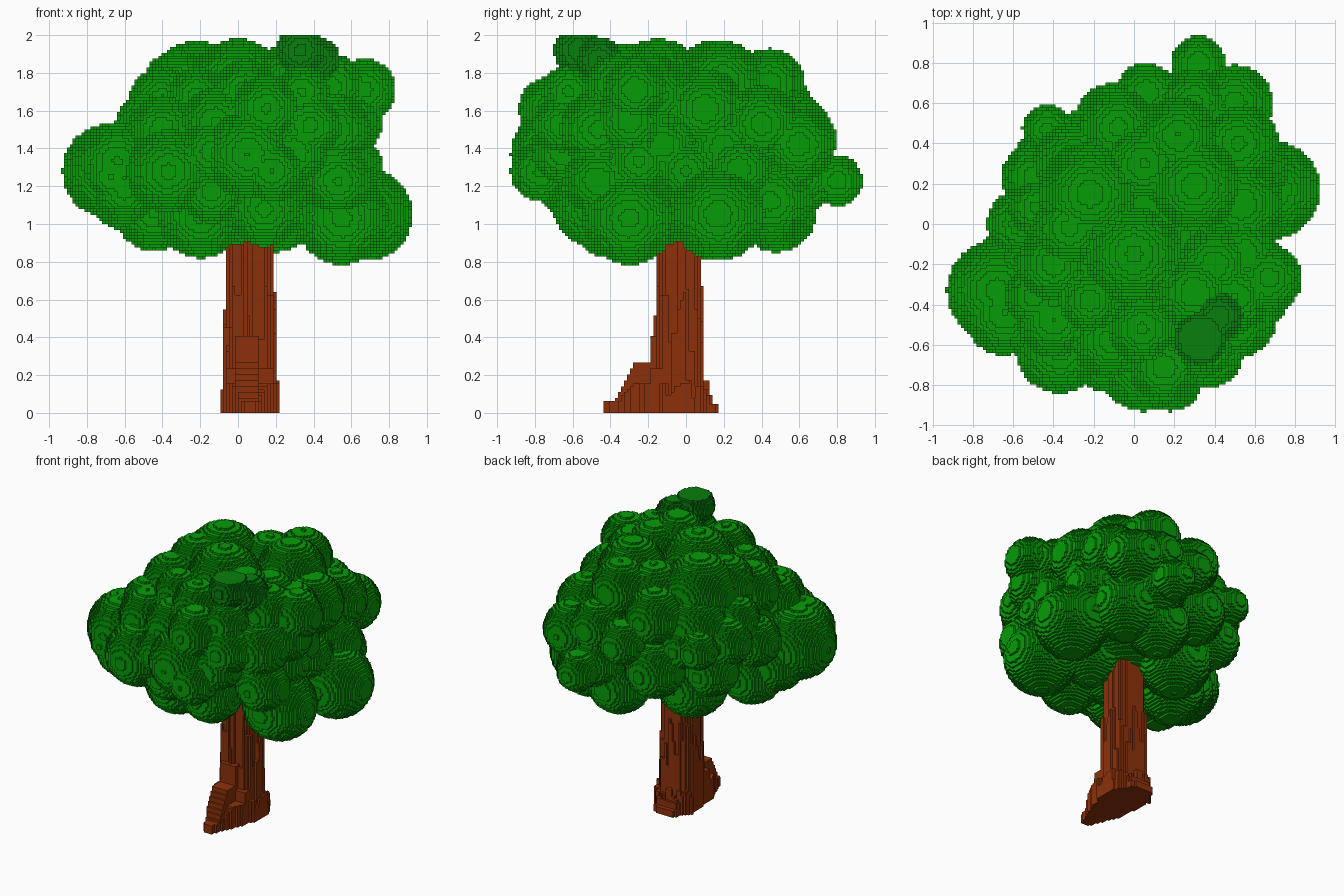
import bpy, math, random

if "Cube" in bpy.data.objects:
    bpy.data.objects.remove(bpy.data.objects["Cube"], do_unlink=True)

random.seed(4)
V = 2 / 128          # block size
TOP = 128            # height limit in blocks
N = 134              # width of the working grid, with an empty margin
STEPS = (1, N, N * N)


def material(name, rgb):
    m = bpy.data.materials.new(name)
    m.use_nodes = True
    m.diffuse_color = (*rgb, 1)
    bsdf = m.node_tree.nodes["Principled BSDF"]
    bsdf.inputs["Base Color"].default_value = (*rgb, 1)
    bsdf.inputs["Roughness"].default_value = 0.9
    return m


def ball(cells, x, y, z, rx, ry=None, rz=None):
    """Add the blocks whose centres lie in an ellipsoid."""
    ry, rz = ry or rx, rz or rx
    for k in range(math.floor((z - rz) / V), min(TOP, math.ceil((z + rz) / V))):
        dz = ((k + .5) * V - z) / rz
        for j in range(math.floor((y - ry) / V), math.ceil((y + ry) / V)):
            rest = 1 - dz * dz - (((j + .5) * V - y) / ry) ** 2
            if rest > 0:
                half = rx * math.sqrt(rest)
                i0 = math.ceil((x - half) / V - .5)
                i1 = math.floor((x + half) / V - .5)
                cells.update((i, j, k) for i in range(i0, i1 + 1))


def slot(p):
    return p[0] + N // 2 + N * (p[1] + N // 2) + N * N * (p[2] + 1)


def outside_air(*groups):
    """Mark the open space around the blocks: 0 unknown, 1 solid, 2 air."""
    grid = bytearray(N * N * (TOP + 3))
    for cells in groups:
        for p in cells:
            grid[slot(p)] = 1
    grid[0] = 2
    stack = [0]
    while stack:
        here = stack.pop()
        for step in STEPS:
            for there in (here - step, here + step):
                if 0 <= there < len(grid) and grid[there] == 0:
                    grid[there] = 2
                    stack.append(there)
    return grid


def block_object(name, cells, grid, mat):
    """Skin the exposed sides of blocks, joining neighbours into strips."""
    verts, index, faces = [], {}, []

    def vert(p):
        if p not in index:
            index[p] = len(verts)
            verts.append(tuple(c * V for c in p))
        return index[p]

    def shifted(c, axis, n):
        p = list(c)
        p[axis] += n
        return tuple(p)

    for a in range(3):
        b, c = (a + 1) % 3, (a + 2) % 3
        for s in (-1, 1):
            open_faces = {p for p in cells if grid[slot(p) + s * STEPS[a]] == 2}
            for p in open_faces:
                if shifted(p, b, -1) in open_faces:
                    continue
                n = 1
                while shifted(p, b, n) in open_faces:
                    n += 1
                q0 = shifted(p, a, 1) if s > 0 else p
                q1 = shifted(q0, b, n)
                quad = [q0, q1, shifted(q1, c, 1), shifted(q0, c, 1)]
                if s < 0:
                    quad.reverse()
                faces.append([vert(q) for q in quad])
    mesh = bpy.data.meshes.new(name)
    mesh.from_pydata(verts, [], faces)
    mesh.materials.append(mat)
    obj = bpy.data.objects.new(name, mesh)
    bpy.context.collection.objects.link(obj)


# Leaf clumps: x, y, z, radius
lower = [
    (.55, -.30, 1.03, .245), (.68, .17, 1.05, .245), (.14, -.50, 1.08, .20),
    (-.20, -.40, 1.04, .22), (-.44, -.14, 1.07, .215), (-.19, .19, 1.06, .24),
    (.20, .48, 1.06, .21), (.45, .45, 1.12, .22), (-.60, -.47, 1.18, .17),
    (-.60, -.20, 1.16, .19), (.26, -.14, 1.08, .20), (-.02, -.26, 1.08, .19),
]
middle = [
    (-.68, -.33, 1.28, .25), (-.64, -.44, 1.33, .21), (-.67, -.53, 1.25, .12),
    (-.37, -.62, 1.28, .22), (.05, -.70, 1.37, .23), (.18, -.77, 1.28, .16),
    (.53, -.47, 1.23, .18), (.32, .80, 1.23, .135), (.30, .60, 1.25, .19),
    (-.10, .50, 1.25, .20), (-.42, .30, 1.25, .18), (-.56, 0, 1.38, .17),
    (-.50, .23, 1.45, .16), (-.43, .47, 1.45, .125), (.06, .65, 1.45, .15),
    (.50, .60, 1.42, .19), (-.14, -.58, 1.17, .17),
]
# Clumps filling the +x side and the hollows between the larger ones
filling = [
    (.60, .28, 1.29, .17), (.52, .20, 1.40, .19), (.58, 0, 1.28, .15),
    (.56, -.12, 1.42, .15), (.58, -.30, 1.55, .19), (.57, -.25, 1.33, .16),
    (.30, -.66, 1.38, .16), (-.14, -.66, 1.38, .17), (-.50, -.36, 1.55, .14),
    (-.28, .42, 1.42, .14), (.30, .60, 1.50, .17), (-.48, .08, 1.56, .14),
]
upper = [
    (.53, .10, 1.61, .21), (.67, -.27, 1.71, .165), (.52, .40, 1.53, .20),
    (.50, -.47, 1.50, .20), (.38, -.65, 1.52, .16), (.15, -.71, 1.61, .175),
    (.34, -.62, 1.70, .14), (-.40, -.48, 1.50, .18), (-.12, -.58, 1.54, .18),
    (-.40, -.20, 1.65, .18), (-.22, -.38, 1.68, .15), (.04, -.52, 1.70, .17),
    (-.08, .48, 1.62, .19), (-.30, .30, 1.55, .20), (.55, -.15, 1.68, .17),
]
crown = [
    (-.22, .15, 1.72, .25), (0, -.15, 1.73, .25), (.30, .19, 1.74, .23),
    (.22, .44, 1.74, .19), (.40, -.20, 1.72, .19), (.30, -.34, 1.77, .19),
    (.50, -.36, 1.73, .17), (-.32, -.02, 1.74, .18), (.05, .30, 1.70, .20),
]
leaves, dark = set(), set()
ball(leaves, 0, -.05, 1.41, .56, .58, .42)
for clump in lower + middle + filling + upper + crown:
    ball(leaves, *clump)

# Darker twin clump near the top
ball(dark, .33, -.57, 1.92, .13)
ball(dark, .42, -.46, 1.87, .12)
leaves -= dark

# Trunk: upright columns, shorter outside the core, with ragged bark
trunk = set()
CX, CY = .06, -.035
ridges = [random.random() for _ in range(44)]
for i in range(-10, 20):
    for j in range(-30, 14):
        x, y = (i + .5) * V - CX, (j + .5) * V - CY
        d = (abs(x / .126) ** 2.6 + abs(y / .122) ** 2.6) ** (1 / 2.6)
        ridge = ridges[int((math.atan2(y, x) / math.tau + .5) * 43.99)]
        h = 0
        if d < .92 + .06 * ridge:
            h = 1.15
        elif d < 1.09:
            h = .30 + .40 * ridge
        elif d < 1.30 and (x > 0 or y > .08):
            h = .07 + .11 * ridge
        elif d < 1.67 and y > .1 and abs(x) < .09:
            h = .10 if d < 1.45 else .05
        # Front root, stepping down to a narrow tip
        yy = y + CY
        if -.43 < yy < -.12 and abs(x) < min(.12, .03 + .42 * (yy + .43)):
            if yy > -.18:
                root = .40
            elif yy > -.38:
                root = min(.26, .06 + (yy + .38) * 2)
            else:
                root = .06
            h = max(h, root * (1 if abs(x + .01) < .06 else .6))
        trunk.update((i, j, k) for k in range(round(h / V)))
trunk -= leaves

grid = outside_air(trunk, leaves, dark)
block_object("trunk", trunk, grid, material("bark brown", (.265, .031, .003)))
block_object("leaf_canopy", leaves, grid, material("leaf green", (.002, .335, .002)))
block_object("dark_leaf_clump", dark, grid, material("dark leaf green", (.002, .215, .004)))
